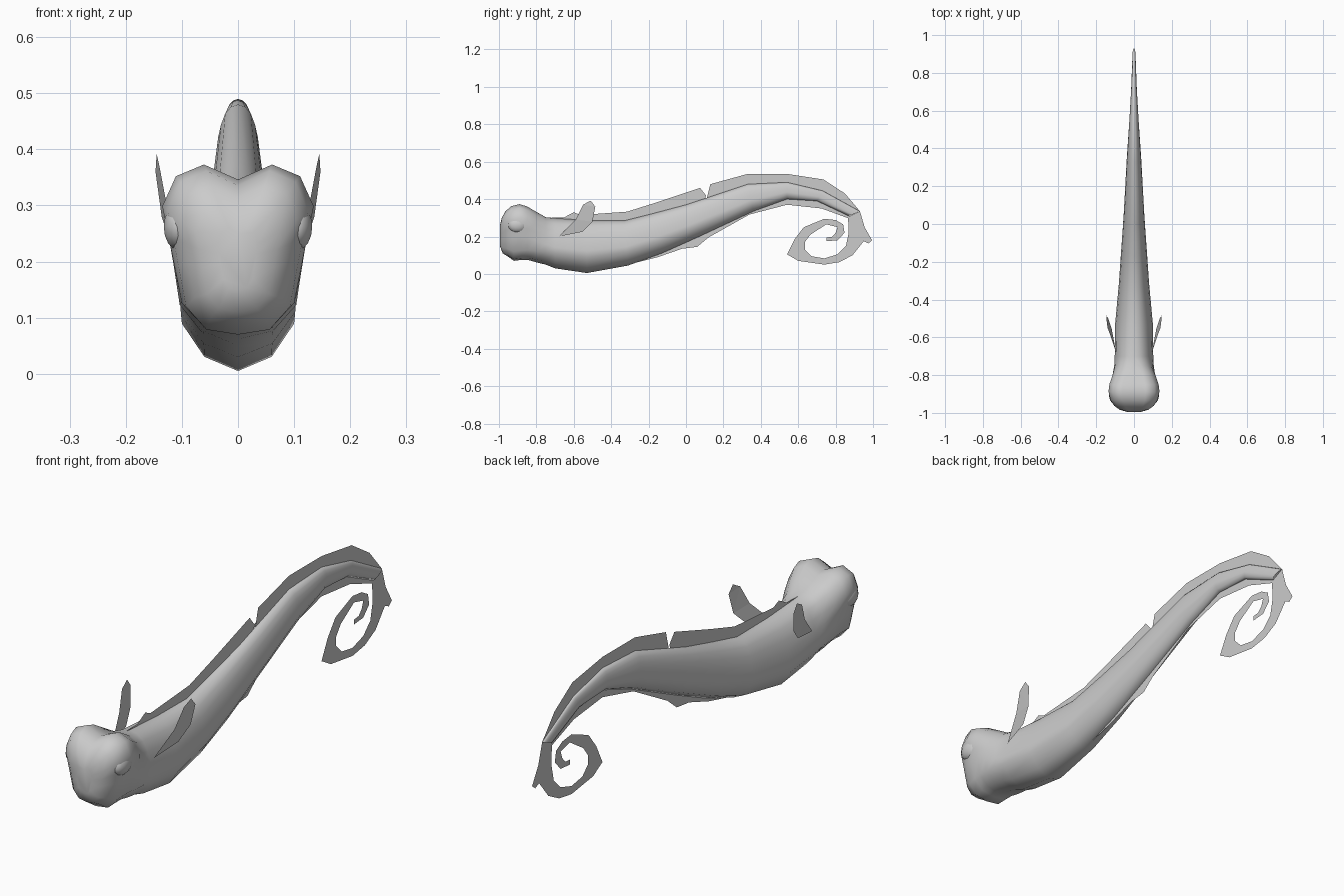
import bpy, bmesh, math
from mathutils import Vector

cube = bpy.data.objects.get("Cube")
if cube:
    bpy.data.objects.remove(cube, do_unlink=True)

grey = bpy.data.materials.new("pale grey")
grey.use_nodes = True
GREY = (0.6, 0.6, 0.6, 1.0)
grey.diffuse_color = GREY
grey.node_tree.nodes["Principled BSDF"].inputs["Base Color"].default_value = GREY


def finish(bm, name, smooth=None):
    mesh = bpy.data.meshes.new(name)
    bm.to_mesh(mesh)
    bm.free()
    obj = bpy.data.objects.new(name, mesh)
    bpy.context.collection.objects.link(obj)
    mesh.materials.append(grey)
    if smooth:
        bpy.ops.object.select_all(action='DESELECT')
        obj.select_set(True)
        bpy.context.view_layer.objects.active = obj
        bpy.ops.object.shade_smooth_by_angle(angle=math.radians(smooth))
    return obj


def sheet(name, points, flip=False):
    """One flat outline of (x, y, z) points, filled with triangles."""
    bm = bmesh.new()
    face = bm.faces.new([bm.verts.new(p) for p in points])
    face.normal_update()
    if (face.normal.x < 0) != flip:
        face.normal_flip()
    bmesh.ops.triangulate(bm, faces=[face])
    return finish(bm, name)


def centre_sheet(name, outline):
    return sheet(name, [(0, y, z) for y, z in outline])


# Half cross-sections, bottom to top, as fractions of half width and height
HEAD = [(0, 0), (.45, .03), (.74, .17), (.85, .42), (.92, .58),
        (1, .75), (.82, .93), (.45, 1), (0, .91)]
BODY = [(0, 0), (.6, .09), (1, .3), (1, .42), (.93, .6),
        (.8, .75), (.6, .89), (.33, .97), (0, 1)]

# Stations: bottom y, bottom z, top y, top z, half width, blend from head to body
STATIONS = [
    (-.995, .15, -.995, .26, .035, 0),
    (-.98, .11, -.985, .30, .075, 0),
    (-.955, .095, -.965, .335, .105, 0),
    (-.92, .07, -.935, .362, .125, 0),
    (-.88, .075, -.89, .373, .135, 0),
    (-.845, .075, -.85, .362, .133, .1),
    (-.80, .062, -.80, .335, .123, .4),
    (-.75, .05, -.75, .308, .108, .8),
    (-.70, .03, -.70, .298, .102, 1),
    (-.53, .005, -.53, .287, .10, 1),
    (-.31, .045, -.33, .285, .08, 1),
    (-.13, .11, -.17, .325, .068, 1),
    (.06, .195, 0, .37, .055, 1),
    (.36, .335, .33, .48, .038, 1),
    (.54, .40, .54, .49, .025, 1),
    (.70, .39, .73, .445, .015, 1),
    (.87, .31, .93, .335, .008, 1),
]

# Head and body: one lofted skin
bm = bmesh.new()
rings = []
for yb, zb, yt, zt, w, t in STATIONS:
    half = [((1 - t) * a[0] + t * b[0], (1 - t) * a[1] + t * b[1])
            for a, b in zip(HEAD, BODY)]
    full = half + [(-u, v) for u, v in half[-2:0:-1]]
    rings.append([bm.verts.new((u * w, yb + (yt - yb) * v, zb + (zt - zb) * v))
                  for u, v in full])
n = len(rings[0])
for a, b in zip(rings, rings[1:]):
    for i in range(n):
        j = (i + 1) % n
        bm.faces.new((a[i], a[j], b[j], b[i]))
bm.faces.new(rings[0])
bm.faces.new(rings[-1])
bmesh.ops.recalc_face_normals(bm, faces=bm.faces)
finish(bm, "body", 60)

# Eyes and side fins, mirrored
FIN = [(.095, -.68, .20), (.125, -.59, .29), (.14, -.55, .37), (.145, -.51, .392),
       (.147, -.485, .36), (.136, -.50, .28), (.118, -.555, .225)]
for side, label in ((1, "left"), (-1, "right")):
    bm = bmesh.new()
    bmesh.ops.create_uvsphere(bm, u_segments=14, v_segments=8, radius=1)
    for v in bm.verts:
        v.co = Vector((side * .105, -.90, .262)) + Vector(
            (v.co.x * .028, v.co.y * .052, v.co.z * .042))
    finish(bm, label + "_eye", 60)
    sheet(label + "_side_fin", [(side * x, y, z) for x, y, z in FIN], side < 0)

# Back fins
centre_sheet("front_back_fin", [
    (-.73, .30), (-.65, .303), (-.60, .33), (-.565, .315), (-.315, .333),
    (-.165, .38), (.075, .46), (.107, .42), (.10, .39), (0, .355),
    (-.17, .31), (-.33, .27), (-.53, .27), (-.70, .28)])
centre_sheet("rear_back_fin", [
    (.11, .40), (.13, .48), (.33, .535), (.54, .535), (.735, .505),
    (.85, .43), (.93, .335), (.72, .435), (.54, .475), (.33, .465)])

# Belly fin
centre_sheet("belly_fin", [
    (-.31, .05), (-.15, .09), (-.02, .135), (.06, .145), (.12, .195),
    (.34, .318), (.54, .37), (.725, .35), (.875, .295), (.87, .32),
    (.70, .40), (.54, .41), (.36, .35), (.06, .21), (-.13, .12)])

# Curled tail ribbon
centre_sheet("tail_curl", [
    (.93, .335), (.955, .25), (.995, .18), (.975, .163), (.95, .175),
    (.89, .10), (.82, .063), (.74, .05), (.60, .07), (.54, .105),
    (.58, .185), (.63, .25), (.74, .295), (.80, .288), (.84, .265),
    (.848, .22), (.81, .18), (.75, .175), (.75, .195), (.78, .198),
    (.80, .22), (.81, .25), (.75, .265), (.665, .21), (.635, .17),
    (.635, .13), (.67, .095), (.74, .083), (.81, .105), (.855, .15),
    (.868, .21), (.87, .25), (.865, .305)])
